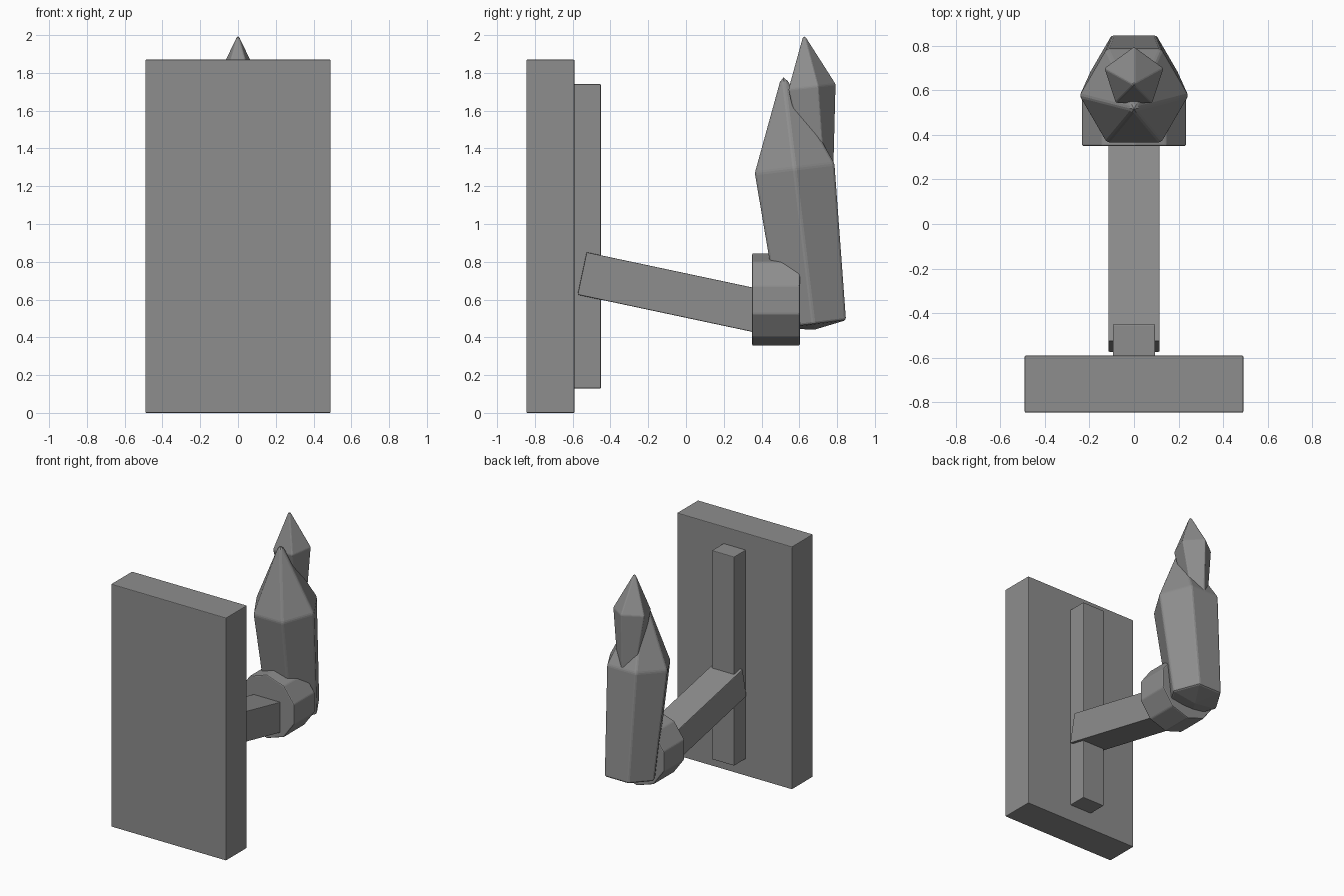
import bpy, bmesh, math
from mathutils import Matrix, Vector

if "Cube" in bpy.data.objects:
    bpy.data.objects.remove(bpy.data.objects["Cube"])

grey = bpy.data.materials.new("plain grey")
grey.diffuse_color = (0.27, 0.27, 0.27, 1)
grey.use_nodes = True
grey.node_tree.nodes["Principled BSDF"].inputs["Base Color"].default_value = grey.diffuse_color


def finish(bm, name, bevel):
    bmesh.ops.recalc_face_normals(bm, faces=bm.faces)
    me = bpy.data.meshes.new(name)
    bm.to_mesh(me)
    bm.free()
    me.materials.append(grey)
    ob = bpy.data.objects.new(name, me)
    bpy.context.collection.objects.link(ob)
    mod = ob.modifiers.new("soft edges", 'BEVEL')
    mod.width = bevel
    mod.segments = 2
    mod.limit_method = 'ANGLE'
    mod.angle_limit = math.radians(25)
    return ob


def box(name, centre, size, tilt=0.0):
    bm = bmesh.new()
    m = (Matrix.Translation(centre) @ Matrix.Rotation(tilt, 4, 'X')
         @ Matrix.Diagonal((*size, 1)))
    bmesh.ops.create_cube(bm, size=1, matrix=m)
    return finish(bm, name, 0.005)


def crystal(name, sides, start, foot, shoulder, apex, r_foot, r_shoulder, bevel):
    """Tapered prism with a point at each end; rings are square to its axis."""
    bm = bmesh.new()
    axis = (Vector(shoulder) - Vector(foot)).normalized()
    side = Vector((1, 0, 0))
    depth = axis.cross(side)

    def ring(centre, r):
        verts = []
        for i in range(sides):
            a = start + i * math.tau / sides
            verts.append(bm.verts.new(Vector(centre) + r * (side * math.cos(a) + depth * math.sin(a))))
        return verts

    low, high = ring(foot, r_foot), ring(shoulder, r_shoulder)
    base = bm.verts.new(Vector(foot) - axis * 0.03)
    tip = bm.verts.new(apex)
    for i in range(sides):
        j = (i + 1) % sides
        bm.faces.new((low[i], low[j], high[j], high[i]))
        bm.faces.new((high[i], high[j], tip))
        bm.faces.new((low[j], low[i], base))
    return finish(bm, name, bevel)


# wall board and the raised rail on its back
box("board", (0, -0.718, 0.935), (0.98, 0.255, 1.87))
box("rail", (0, -0.525, 0.935), (0.19, 0.15, 1.61))

# sloping arm, running from inside the rail into the hub
tilt = -math.radians(12)
along = Vector((0, math.cos(tilt), math.sin(tilt)))
length = 1.08
box("arm", Vector((0, -0.55, 0.738)) + along * length / 2, (0.23, length, 0.23), tilt)

# ten-sided hub
bm = bmesh.new()
bmesh.ops.create_cone(bm, cap_ends=True, segments=10, radius1=0.245, radius2=0.245, depth=0.253,
                      matrix=Matrix.Translation((0, 0.476, 0.6)) @ Matrix.Rotation(math.pi / 2, 4, 'X')
                      @ Matrix.Rotation(math.pi / 2 + math.pi / 10 * 5, 4, 'Z'))
finish(bm, "hub", 0.008)

# six-sided large crystal and five-sided small crystal behind it
crystal("large_crystal", 6, 0, (0, 0.675, 0.47), (0, 0.575, 1.295), (0, 0.512, 1.805),
        0.2, 0.245, 0.012)
crystal("small_crystal", 5, math.pi / 2, (0, 0.705, 1.29), (0, 0.655, 1.725), (0, 0.624, 2.008),
        0.078, 0.14, 0.007)
